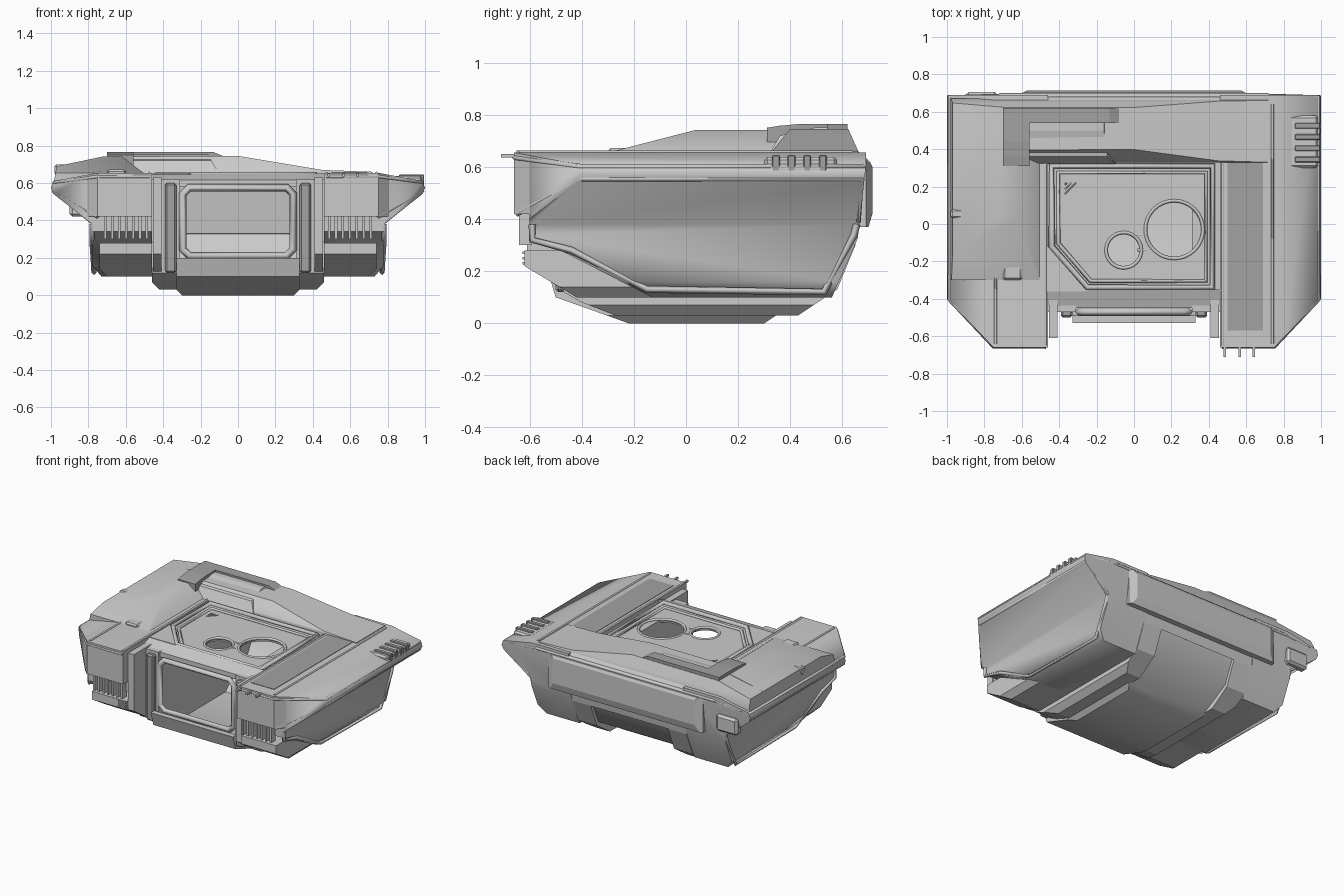
import bpy, bmesh, math
from mathutils import Vector

if "Cube" in bpy.data.objects:
    bpy.data.objects.remove(bpy.data.objects["Cube"])


def grey(v):
    m = bpy.data.materials.new("grey")
    m.diffuse_color = (v, v, v, 1)
    m.use_nodes = True
    m.node_tree.nodes["Principled BSDF"].inputs["Base Color"].default_value = m.diffuse_color
    return m


MID, DARK = grey(.6), grey(.36)


def prism(name, pts, axis, a, b, clips=(), mirror=False, bevel=0.0, mat=MID, smooth=0):
    """Extrude a 2D profile along an axis, then trim it with planes (point, outward normal)."""
    place = {'x': lambda p, t: (t, p[0], p[1]),
             'y': lambda p, t: (p[0], t, p[1]),
             'z': lambda p, t: (p[0], p[1], t)}[axis]
    bm = bmesh.new()
    lo = [bm.verts.new(place(p, a)) for p in pts]
    hi = [bm.verts.new(place(p, b)) for p in pts]
    bm.faces.new(lo)
    bm.faces.new(hi)
    n = len(pts)
    for i in range(n):
        bm.faces.new((lo[i], lo[(i + 1) % n], hi[(i + 1) % n], hi[i]))
    for co, no in clips:
        bmesh.ops.bisect_plane(bm, geom=bm.verts[:] + bm.edges[:] + bm.faces[:],
                               plane_co=co, plane_no=Vector(no).normalized(), clear_outer=True)
        bmesh.ops.holes_fill(bm, edges=[e for e in bm.edges if e.is_boundary], sides=0)
    bmesh.ops.recalc_face_normals(bm, faces=bm.faces[:])
    me = bpy.data.meshes.new(name)
    bm.to_mesh(me)
    bm.free()
    if mat:
        me.materials.append(mat)
    if smooth:
        me.shade_smooth()
        me.set_sharp_from_angle(angle=math.radians(smooth))
    ob = bpy.data.objects.new(name, me)
    bpy.context.collection.objects.link(ob)
    if bevel:
        m = ob.modifiers.new("bevel", 'BEVEL')
        m.width, m.segments = bevel, 1
    if mirror:
        ob.modifiers.new("mirror", 'MIRROR')
    return ob


def box(name, x, y, z, **kw):
    return prism(name, [(x[0], y[0]), (x[1], y[0]), (x[1], y[1]), (x[0], y[1])], 'z', z[0], z[1], **kw)


def strip(name, pts, r, cyclic=False, mirror=False):
    """Trim moulding along a path."""
    for s in ((1, -1) if mirror else (1,)):
        cu = bpy.data.curves.new(name, 'CURVE')
        cu.dimensions, cu.bevel_depth, cu.bevel_resolution = '3D', r, 0
        cu.use_fill_caps = True
        cu.materials.append(MID)
        sp = cu.splines.new('POLY')
        sp.points.add(len(pts) - 1)
        for p, c in zip(sp.points, pts):
            p.co = (c[0] * s, c[1], c[2], 1)
        sp.use_cyclic_u = cyclic
        bpy.context.collection.objects.link(bpy.data.objects.new(name, cu))


# Side pods: wide sponson flowing into an upright skirt
chamfer = ((.75, -.66, .5), (.26, -.25, 0))
prism("pod", [(.46, .655), (.75, .655), (.985, .61), (1, .575), (.985, .54), (.78, .38), (.78, .16), (.73, .1), (.46, .1)],
      'y', -.6, .69, mirror=True, smooth=58, clips=[
          chamfer,
          ((0, -.15, .11), (0, -.23, -.45)),
          ((0, .56, .1), (0, .24, -.105)),
          ((0, .665, .38), (0, .22, -.025))])
prism("pod_nose", [(.46, .655), (.75, .655), (.985, .61), (.985, .54), (.83, .42), (.46, .42)], 'y', -.66, -.55,
      mirror=True, clips=[chamfer])
prism("pod_foot", [(-.62, .28), (-.62, .22), (-.42, .1), (.4, .1), (.4, .28)], 'x', .46, .74,
      mirror=True, clips=[((.74, 0, .14), (.05, 0, -.05))])
box("pod_panel", (.5, .69), (-.57, .36), (.65, .658), mat=DARK)

# Pod edge mouldings
strip("pod_rim", [(.47, -.655, .635), (.75, -.655, .635), (.985, -.405, .6), (.985, .68, .6), (.7, .685, .625)], .012, mirror=True)
strip("pod_rim_low", [(.75, -.65, .42), (.985, -.4, .555), (.985, .675, .555), (.78, .66, .39)], .012, mirror=True)
strip("skirt_trim", [(.78, -.59, .38), (.78, -.59, .32), (.78, -.44, .28), (.77, -.15, .13), (.77, .53, .12),
                     (.78, .645, .34), (.78, .655, .38)], .014, mirror=True)
strip("pod_top_seam", [(.74, -.64, .655), (.74, .64, .655)], .008, mirror=True)
strip("pod_inner_seam", [(.475, -.65, .65), (.475, .35, .65)], .012, mirror=True)

# Front vents under the sponsons
for i in range(7):
    x = .48 + i * .037
    box("vent_slat", (x, x + .014), (-.64, -.59), (.3, .425), mirror=True)
for i in range(3):
    box("louvre", (-.525, -.465), (-.628, -.58), (.225 + i * .02, .235 + i * .02))
for x in (.485, .565, .64):
    box("front_prong", (x - .007, x + .007), (-.71, -.64), (.636, .65))

# Keels and front posts flanking the open middle
prism("keel", [(-.47, .62), (-.47, .12), (-.4, .08), (-.27, .03), (.43, .03), (.58, .13), (.65, .3), (.66, .62)],
      'x', .31, .46, mirror=True, clips=[((.46, 0, .07), (.05, 0, -.05))])
prism("front_post", [(-.61, .63), (-.61, .22), (-.4, .08), (-.4, .63)], 'x', .41, .455, mirror=True)
box("post_strip", (.33, .39), (-.5, -.45), (.12, .6), mirror=True, bevel=.01, mat=DARK)

# Floor pan: lip, front slope, flat bottom and rear slope
prism("floor_pan", [(-.53, .2), (-.5, .1), (-.22, 0), (.3, 0), (.36, .04), (.56, .15), (.64, .33),
                    (.62, .34), (.54, .19), (.34, .08), (.3, .04), (-.22, .04), (-.46, .14), (-.49, .2)],
      'x', -.33, .33, smooth=40, clips=[((.33, 0, .03), (.03, 0, -.03)), ((-.33, 0, .03), (-.03, 0, -.03))])

# Window frame
w, b, t, c = .295, .21, .575, .035
strip("window_frame", [(-w + c, -.47, b), (w - c, -.47, b), (w, -.47, b + c), (w, -.47, t - c), (w - c, -.47, t),
                       (-w + c, -.47, t), (-w, -.47, t - c), (-w, -.47, b + c)], .022, cyclic=True)

# Rear wall and its shallow outer panel
prism("rear_wall", [(.34, .66), (.34, .61), (.58, .59), (.61, .33), (.65, .3), (.69, .58), (.69, .62), (.66, .66)],
      'x', -.46, .46)
prism("rear_panel", [(.66, .62), (.65, .37), (.7, .37), (.715, .42), (.715, .6), (.705, .62)], 'x', -.62, .62,
      clips=[((.62, .69, 0), (.04, .08, 0)), ((-.62, .69, 0), (-.04, .08, 0))])
box("rear_box", (-.9, -.73), (.64, .705), (.42, .54), bevel=.015)
strip("rear_rim", [(-.72, .685, .625), (.72, .685, .625)], .015)

# Roof with two linked round openings
roof = prism("roof_plate", [(-.46, -.36), (.46, -.36), (.46, .36), (-.46, .36)], 'z', .6, .625, mat=None)
prism("roof_brow", [(-.35, .65), (-.45, .615), (-.45, .58), (-.35, .6)], 'x', -.46, .46)
for x, y, r in ((.215, -.03, .155), (-.055, -.14, .095)):
    ring = [(x + r * math.cos(k * math.tau / 32), y + r * math.sin(k * math.tau / 32)) for k in range(32)]
    cut = prism("opening_cutter", ring, 'z', .55, .7, mat=None)
    cut.hide_render = True
    cut.hide_set(True)
    m = roof.modifiers.new("opening", 'BOOLEAN')
    m.operation, m.object, m.solver = 'DIFFERENCE', cut, 'EXACT'
    strip("opening_ring", [(px, py, .622) for px, py in ring], .011, cyclic=True)
for y in (-.06, -.14):
    strip("opening_link", [(.02, y, .622), (.075, y, .622)], .008)
for k, r in ((0, .018), (.035, .012)):
    strip("roof_rim", [(p[0], p[1], .642 - k * .4) for p in (
        (-.44 + k, .31 - k), (.42 - k, .31 - k), (.42 - k, -.34 + k), (-.25 + k * .5, -.34 + k),
        (-.44 + k, -.12 + k * .5))], r, cyclic=True)
prism("roof_corner", [(-.46, -.12), (-.46, -.36), (-.25, -.36)], 'z', .62, .65)
for i in range(3):
    o = i * .025
    strip("roof_mark", [(-.37, .16 + o, .626), (-.31 - o, .22, .626)], .004)

# Raised rear deck, higher on the left
prism("rear_deck", [(-.985, .6), (-.97, .69), (-.7, .742), (0, .745), (.45, .67), (.72, .66), (.72, .6)], 'y', .33, .67,
      smooth=40, clips=[((0, .33, .66), (0, -.1, .08)), ((0, .67, .64), (0, .1, .045))])
prism("left_hump", [(-.985, .6), (-.97, .69), (-.72, .742), (-.62, .742), (-.5, .65), (-.5, .6)], 'y', -.3, .5,
      smooth=40, clips=[((0, -.3, .655), (0, -.09, .35))])

# Stepped hatch surround: one bar along the back, one along the side
prism("hatch_back_bar", [(-.7, .65), (-.7, .765), (-.13, .765), (-.07, .74), (-.07, .65)], 'y', .54, .62, mat=DARK)
prism("hatch_side_bar", [(.31, .65), (.31, .75), (.36, .758), (.44, .765), (.58, .765), (.58, .65)], 'x', -.7, -.56, mat=DARK)
prism("hatch_fill", [(.32, .65), (.36, .72), (.5, .752), (.56, .752), (.56, .65)], 'x', -.57, -.1, mat=None,
      clips=[((-.1, .32, .65), (.06, 0, .06 * .6))])
box("hump_rib", (-.98, -.58), (.03, .08), (.64, .7), bevel=.01)
box("hump_box", (-.7, -.6), (-.3, .08), (.64, .672), bevel=.01)
for y in (-.27, -.19):
    box("hump_clamp", (-.97, -.86), (y, y + .04), (.6, .655), bevel=.006)

# Side lamp cluster on the right pod
box("lamp_housing", (.83, .985), (.3, .58), (.59, .638), bevel=.012)
for i in range(4):
    box("lamp_fin", (.86, .995), (.33 + i * .06, .36 + i * .06), (.57, .645), bevel=.004, mat=DARK)
prism("side_lip", [(.32, .6), (.36, .565), (.5, .565), (.54, .6)], 'x', .9, .995)
